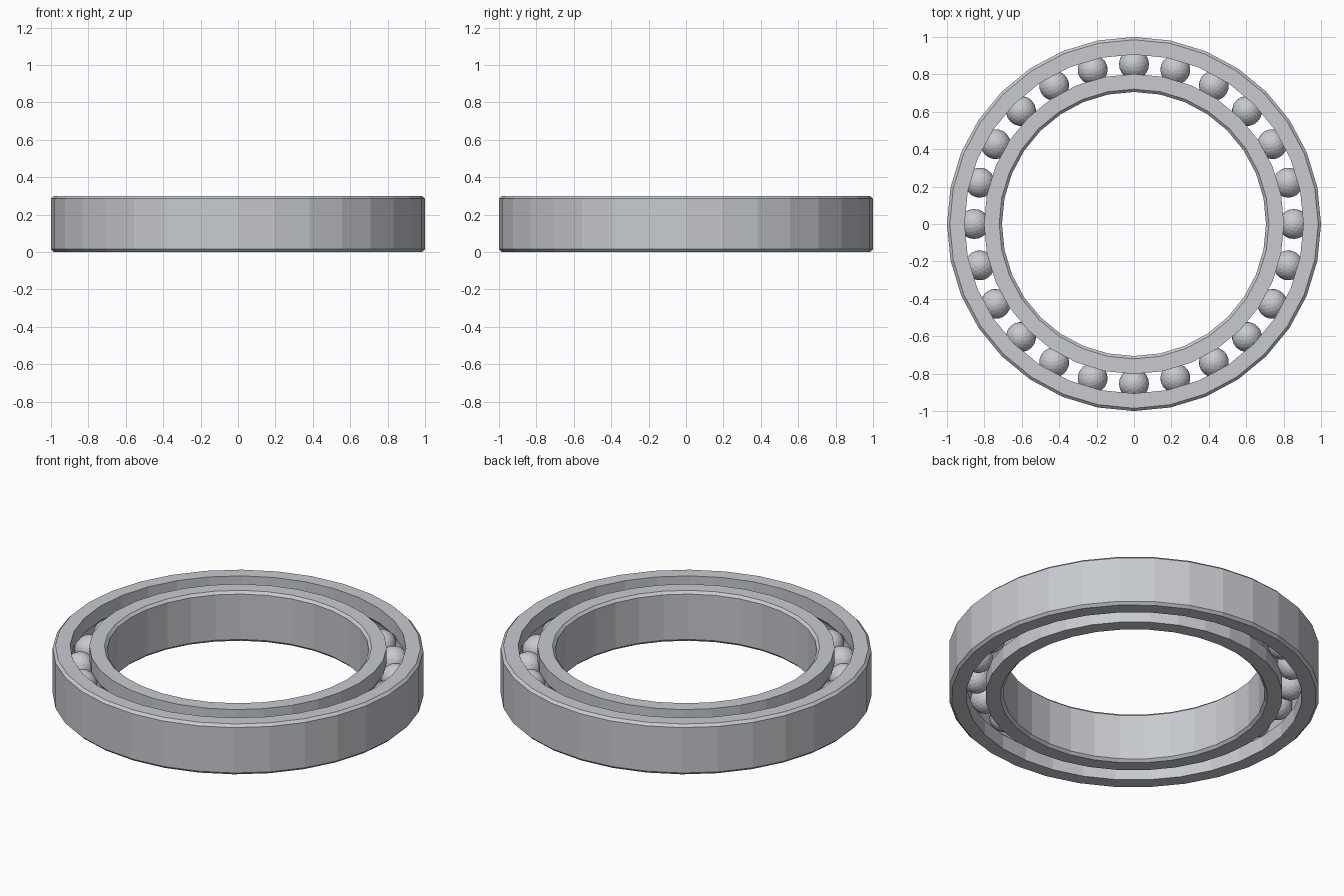
import bpy
import bmesh
import math

SEGMENTS = 32      # sides of each ring
BALLS = 24
HEIGHT = 0.30
MID = HEIGHT / 2
PITCH = 0.854      # radius of the circle of balls
BALL_R = 0.08
GROOVE_R = 0.082
CHAMFER = 0.015

cube = bpy.data.objects.get("Cube")
if cube:
    bpy.data.objects.remove(cube, do_unlink=True)

steel = bpy.data.materials.new("brushed steel")
steel.use_nodes = True
steel.diffuse_color = (0.57, 0.59, 0.625, 1)
steel.node_tree.nodes["Principled BSDF"].inputs["Base Color"].default_value = steel.diffuse_color


def add_object(name, bm):
    bmesh.ops.recalc_face_normals(bm, faces=bm.faces)
    mesh = bpy.data.meshes.new(name)
    bm.to_mesh(mesh)
    bm.free()
    mesh.materials.append(steel)
    obj = bpy.data.objects.new(name, mesh)
    bpy.context.collection.objects.link(obj)
    return obj


def race(name, plain, grooved):
    """Ring with a chamfered plain wall and a ball groove in the other wall."""
    side = 1 if plain > grooved else -1
    edge = plain - side * CHAMFER
    profile = [(grooved, 0), (edge, 0), (plain, CHAMFER),
               (plain, HEIGHT - CHAMFER), (edge, HEIGHT), (grooved, HEIGHT)]
    # groove arc, from its upper lip to its lower lip
    lip = math.acos(abs(grooved - PITCH) / GROOVE_R)
    steps = 8
    for i in range(steps + 1):
        a = lip * (1 - 2 * i / steps)
        profile.append((PITCH + side * GROOVE_R * math.cos(a),
                        MID + GROOVE_R * math.sin(a)))
    bm = bmesh.new()
    loops = []
    for s in range(SEGMENTS):
        t = math.tau * s / SEGMENTS
        loops.append([bm.verts.new((r * math.cos(t), r * math.sin(t), z))
                      for r, z in profile])
    n = len(profile)
    for s in range(SEGMENTS):
        here, there = loops[s], loops[(s + 1) % SEGMENTS]
        for i in range(n):
            j = (i + 1) % n
            bm.faces.new((here[i], there[i], there[j], here[j]))
    return add_object(name, bm)


# Rings
race("outer_ring", 1.0, 0.906)
race("inner_ring", 0.706, 0.802)

# Balls, sharing one faceted mesh
bm = bmesh.new()
bmesh.ops.create_icosphere(bm, subdivisions=3, radius=BALL_R)
first = add_object("ball_1", bm)
for k in range(BALLS):
    ball = first
    if k:
        ball = bpy.data.objects.new(f"ball_{k + 1}", first.data)
        bpy.context.collection.objects.link(ball)
    t = math.tau * k / BALLS
    ball.location = (PITCH * math.cos(t), PITCH * math.sin(t), MID)
    ball.rotation_euler.z = t
